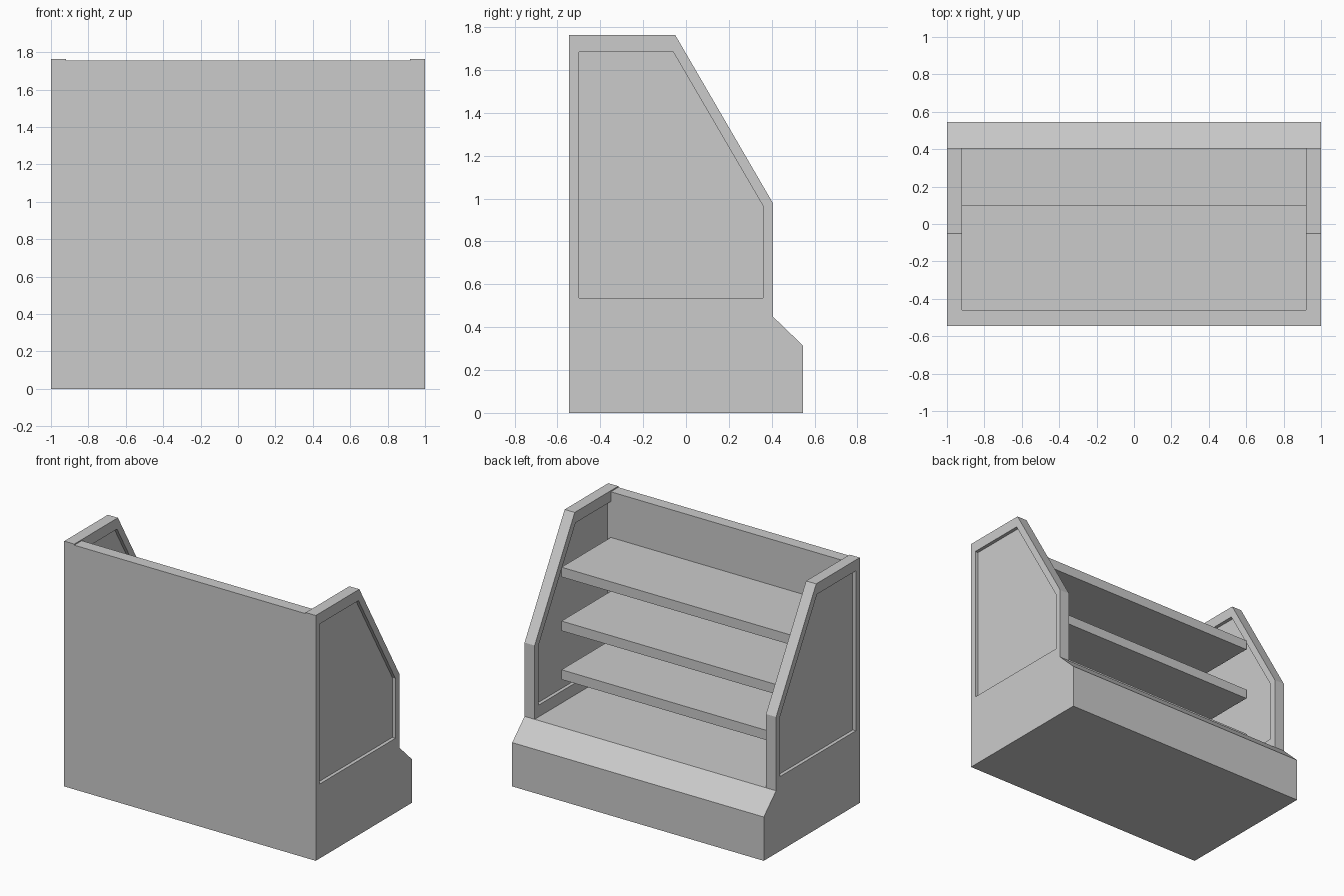
import bpy, bmesh

if "Cube" in bpy.data.objects:
    bpy.data.objects.remove(bpy.data.objects["Cube"])


def prism(name, profile, x0, x1):
    """Extrude a closed (y, z) profile along x."""
    bm = bmesh.new()
    face = bm.faces.new([bm.verts.new((x0, y, z)) for y, z in profile])
    new = bmesh.ops.extrude_face_region(bm, geom=[face])["geom"]
    verts = [v for v in new if isinstance(v, bmesh.types.BMVert)]
    bmesh.ops.translate(bm, verts=verts, vec=(x1 - x0, 0, 0))
    bmesh.ops.recalc_face_normals(bm, faces=bm.faces)
    mesh = bpy.data.meshes.new(name)
    bm.to_mesh(mesh)
    bm.free()
    obj = bpy.data.objects.new(name, mesh)
    bpy.context.collection.objects.link(obj)
    return obj


def rect(y0, y1, z0, z1):
    return [(y0, z0), (y1, z0), (y1, z1), (y0, z1)]


def cut(target, cutter):
    """Subtract the cutter from the target and remove it."""
    mod = target.modifiers.new("cut", "BOOLEAN")
    mod.operation = "DIFFERENCE"
    mod.solver = "EXACT"
    mod.object = cutter
    bpy.context.view_layer.objects.active = target
    bpy.ops.object.modifier_apply(modifier=mod.name)
    bpy.data.objects.remove(cutter)


def recess(y_back):
    """Outline of the sunken side panel."""
    return [(y_back, 0.535), (0.36, 0.535), (0.36, 0.965),
            (-0.06, 1.685), (y_back, 1.685)]


BACK, INNER = -0.46, 0.92

# Cabinet: base, back and both sides as one solid
cabinet = prism("cabinet", [(-0.545, 0), (0.545, 0), (0.545, 0.315), (0.405, 0.45),
                            (0.405, 0.98), (-0.05, 1.763), (-0.545, 1.763)], -1, 1)

# Open interior, and the back panel slightly lower than the sides
cut(cabinet, prism("interior", rect(BACK, 0.8, 0.45, 2), -INNER, INNER))
cut(cabinet, prism("back_top", rect(-0.7, -0.3, 1.755, 2), -INNER, INNER))

# Sunken panels on the inside and outside of both sides
cut(cabinet, prism("inner_recess", recess(BACK), -0.945, 0.945))
for s in (-1, 1):
    cut(cabinet, prism("outer_recess", recess(-0.5), s * 0.975, s * 1.1))

# Three shelves
for i, top in enumerate((0.69, 1.04, 1.427)):
    prism(f"shelf_{i + 1}", rect(BACK, 0.10, top - 0.07, top), -INNER, INNER)
